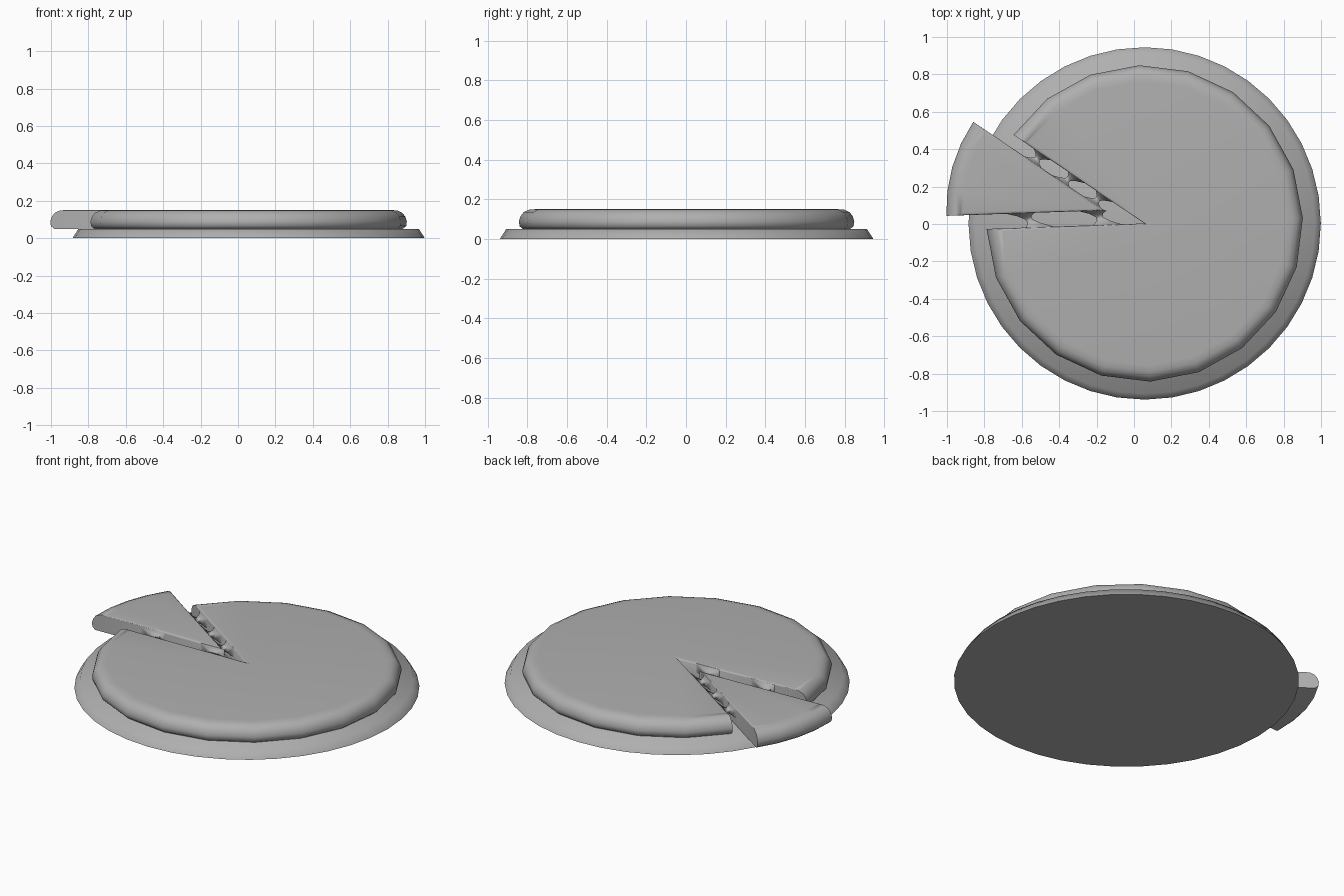
import bpy, bmesh
from math import cos, sin, radians
from mathutils import Vector

cube = bpy.data.objects.get("Cube")
if cube:
    bpy.data.objects.remove(cube, do_unlink=True)

GREY = (0.43, 0.43, 0.43, 1)
grey = bpy.data.materials.new("plain grey")
grey.use_nodes = True
grey.diffuse_color = GREY
grey.node_tree.nodes["Principled BSDF"].inputs["Base Color"].default_value = GREY

CENTRE = Vector((0.057, 0.003, 0))
SLIDE = Vector((-0.215, 0.07, 0))    # how far the slice is pulled out
CUT_LOW, CUT_HIGH = 182, 146         # the two cut directions in degrees
TOP = 0.151
CRUST = [(0.825, 0.05), (0.843, 0.065), (0.846, 0.09), (0.838, 0.115),
         (0.822, 0.136), (0.795, 0.148), (0.76, TOP)]


def finish(name, bm, angle):
    bmesh.ops.recalc_face_normals(bm, faces=bm.faces)
    mesh = bpy.data.meshes.new(name)
    bm.to_mesh(mesh)
    bm.free()
    ob = bpy.data.objects.new(name, mesh)
    bpy.context.collection.objects.link(ob)
    mesh.materials.append(grey)
    mesh.shade_smooth()
    mesh.set_sharp_from_angle(angle=radians(angle))
    return ob


def direction(degrees):
    return Vector((cos(radians(degrees)), sin(radians(degrees)), 0))


def wedge(name, start, sweep, steps, origin):
    """Sweep the crust profile round an axis, close and soften both cut sides."""
    bm = bmesh.new()
    low = bm.verts.new(origin + Vector((0, 0, CRUST[0][1])))
    high = bm.verts.new(origin + Vector((0, 0, TOP)))
    rows = []
    for i in range(steps + 1):
        d = direction(start + sweep * i / steps)
        rows.append([bm.verts.new(origin + d * r + Vector((0, 0, z))) for r, z in CRUST])
    for a, b in zip(rows, rows[1:]):
        for j in range(len(CRUST) - 1):
            bm.faces.new((a[j], b[j], b[j + 1], a[j + 1]))
        bm.faces.new((low, b[0], a[0]))
        bm.faces.new((high, a[-1], b[-1]))
    for row in (rows[0], rows[-1]):
        bm.faces.new([low] + row + [high])
    bmesh.ops.recalc_face_normals(bm, faces=bm.faces)
    cut_edges = [e for e in bm.edges if e.calc_face_angle(0) > 1
                 and all(v.co.z > TOP - 0.001 for v in e.verts)]
    bmesh.ops.bevel(bm, geom=cut_edges, offset=0.014, segments=2,
                    profile=0.5, affect='EDGES')
    return finish(name, bm, 50)


def strand(name, cut, r_pie, r_slice, width):
    """Stretched topping: wide where it joins each cut side, thin between."""
    d = direction(cut)
    a = CENTRE + d * r_pie
    b = CENTRE + SLIDE + d * r_slice
    bm = bmesh.new()
    rings = []
    for t, w, top, bottom in ((0, width, 0.146, 0.09), (0.3, width * 0.45, 0.134, 0.1),
                              (0.55, width * 0.25, 0.128, 0.105),
                              (0.8, width * 0.5, 0.134, 0.1), (1, width, 0.146, 0.09)):
        mid = a.lerp(b, t)
        rings.append([bm.verts.new(mid + d * (s * w / 2) + Vector((0, 0, z)))
                      for s, z in ((-1, bottom), (1, bottom), (1, top), (-1, top))])
    for p, q in zip(rings, rings[1:]):
        for j in range(4):
            k = (j + 1) % 4
            bm.faces.new((p[j], p[k], q[k], q[j]))
    bm.faces.new(rings[0])
    bm.faces.new(rings[-1])
    return finish(name, bm, 95)


# Round board with a sloping rim
bm = bmesh.new()
bmesh.ops.create_cone(bm, cap_ends=True, segments=40, radius1=0.942, radius2=0.91, depth=0.05)
bmesh.ops.translate(bm, verts=bm.verts, vec=CENTRE + Vector((0, 0, 0.025)))
finish("serving_board", bm, 65)

# Pie with one slice missing, and the slice
wedge("pie", CUT_LOW, 360 + CUT_HIGH - CUT_LOW, 18, CENTRE)
wedge("slice", CUT_HIGH, CUT_LOW - CUT_HIGH, 4, CENTRE + SLIDE)

# Stretched topping along the two cuts
for i, (r_pie, r_slice) in enumerate(((0.26, 0.08), (0.44, 0.28), (0.66, 0.46))):
    strand(f"upper_strand_{i + 1}", CUT_HIGH, r_pie, r_slice, 0.11)
for i, (r_pie, r_slice) in enumerate(((0.2, 0.06), (0.56, 0.45))):
    strand(f"lower_strand_{i + 1}", CUT_LOW, r_pie, r_slice, 0.15)
